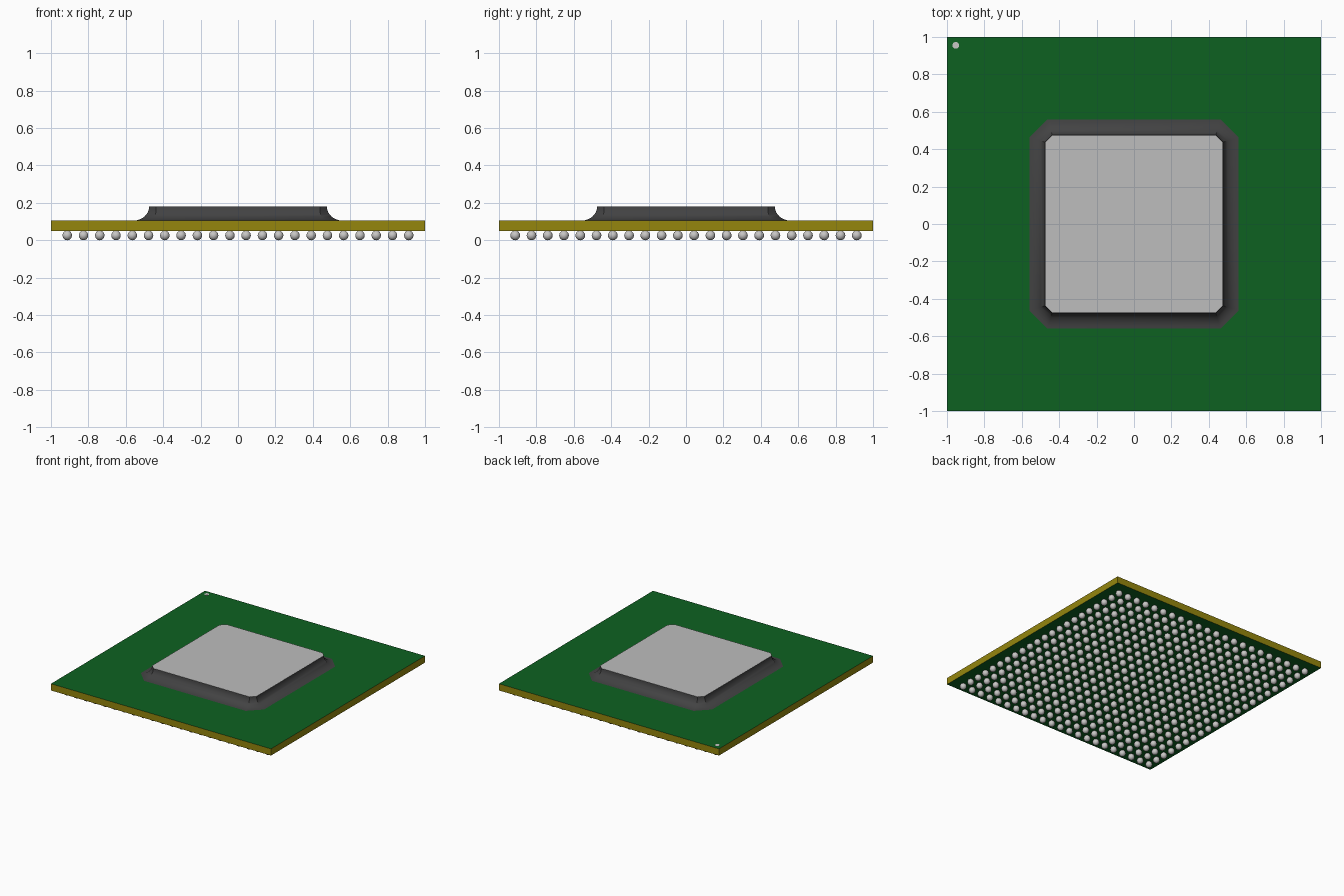
import bpy, bmesh, math

cube = bpy.data.objects.get("Cube")
if cube:
    bpy.data.objects.remove(cube, do_unlink=True)


def material(name, rgb, rough=0.6):
    m = bpy.data.materials.new(name)
    m.use_nodes = True
    m.diffuse_color = (*rgb, 1)
    bsdf = m.node_tree.nodes["Principled BSDF"]
    bsdf.inputs["Base Color"].default_value = (*rgb, 1)
    bsdf.inputs["Roughness"].default_value = rough
    return m


GREEN = material("solder mask green", (0.004, 0.12, 0.015))
YELLOW = material("board edge yellow", (0.30, 0.24, 0.004))
DARK = material("underfill dark grey", (0.055, 0.055, 0.056))
SILICON = material("die light grey", (0.51, 0.51, 0.51))
SOLDER = material("solder grey", (0.58, 0.57, 0.56))


def add_object(name, bm, mats):
    bmesh.ops.recalc_face_normals(bm, faces=bm.faces)
    mesh = bpy.data.meshes.new(name)
    bm.to_mesh(mesh)
    bm.free()
    for m in mats:
        mesh.materials.append(m)
    ob = bpy.data.objects.new(name, mesh)
    bpy.context.collection.objects.link(ob)
    return ob


def smooth(ob, angle):
    bpy.ops.object.select_all(action='DESELECT')
    ob.select_set(True)
    bpy.context.view_layer.objects.active = ob
    bpy.ops.object.shade_smooth_by_angle(angle=math.radians(angle))


def octagon(bm, half, cut, z):
    """Ring of a square with chamfered corners."""
    h, k = half, half - cut
    pts = [(h, -k), (h, k), (k, h), (-k, h), (-h, k), (-h, -k), (-k, -h), (k, -h)]
    return [bm.verts.new((x, y, z)) for x, y in pts]


def loft(name, sections, mats):
    """Skin a stack of (half width, corner cut, height) octagons and cap it."""
    bm = bmesh.new()
    rings = [octagon(bm, *s) for s in sections]
    for a, b in zip(rings, rings[1:]):
        for i in range(8):
            j = (i + 1) % 8
            bm.faces.new((a[i], a[j], b[j], b[i]))
    bm.faces.new(rings[0][::-1])
    bm.faces.new(rings[-1])
    return add_object(name, bm, mats)


BOARD_BOTTOM, BOARD_TOP, DIE_TOP = 0.05, 0.105, 0.18

# Circuit board: green faces, yellow edges
bm = bmesh.new()
bmesh.ops.create_cube(bm, size=1)
for v in bm.verts:
    v.co.x *= 2
    v.co.y *= 2
    v.co.z = BOARD_TOP if v.co.z > 0 else BOARD_BOTTOM
bm.normal_update()
for f in bm.faces:
    f.material_index = 0 if abs(f.normal.z) > 0.5 else 1
add_object("circuit_board", bm, [GREEN, YELLOW])

# Underfill: concave fillet around the die
sections = []
for i in range(9):
    t = math.pi / 2 * (1 - i / 8)
    s = 1 - math.cos(t)
    sections.append((0.475 + 0.085 * s, 0.038 + 0.06 * s,
                     DIE_TOP - (DIE_TOP - BOARD_TOP) * math.sin(t)))
smooth(loft("underfill_fillet", sections, [DARK]), 30)

# Exposed top of the die
loft("die", [(0.474, 0.038, 0.15), (0.474, 0.038, DIE_TOP + 0.001)], [SILICON])

# Pin one marker in the back corner
bm = bmesh.new()
bmesh.ops.create_cone(bm, cap_ends=True, segments=24, radius1=0.018,
                      radius2=0.018, depth=0.002)
bmesh.ops.translate(bm, verts=bm.verts, vec=(-0.953, 0.955, BOARD_TOP + 0.0005))
add_object("pin_one_marker", bm, [SOLDER])

# Grid of solder balls underneath
COUNT, EDGE, RADIUS = 22, 0.913, 0.026
bm = bmesh.new()
bmesh.ops.create_uvsphere(bm, u_segments=14, v_segments=8, radius=RADIUS)
bmesh.ops.translate(bm, verts=bm.verts, vec=(-EDGE, -EDGE, RADIUS))
balls = add_object("solder_balls", bm, [SOLDER])
smooth(balls, 60)
for axis in range(2):
    arr = balls.modifiers.new("row" if axis == 0 else "column", 'ARRAY')
    arr.count = COUNT
    arr.use_relative_offset = False
    arr.use_constant_offset = True
    step = [0, 0, 0]
    step[axis] = 2 * EDGE / (COUNT - 1)
    arr.constant_offset_displace = step
